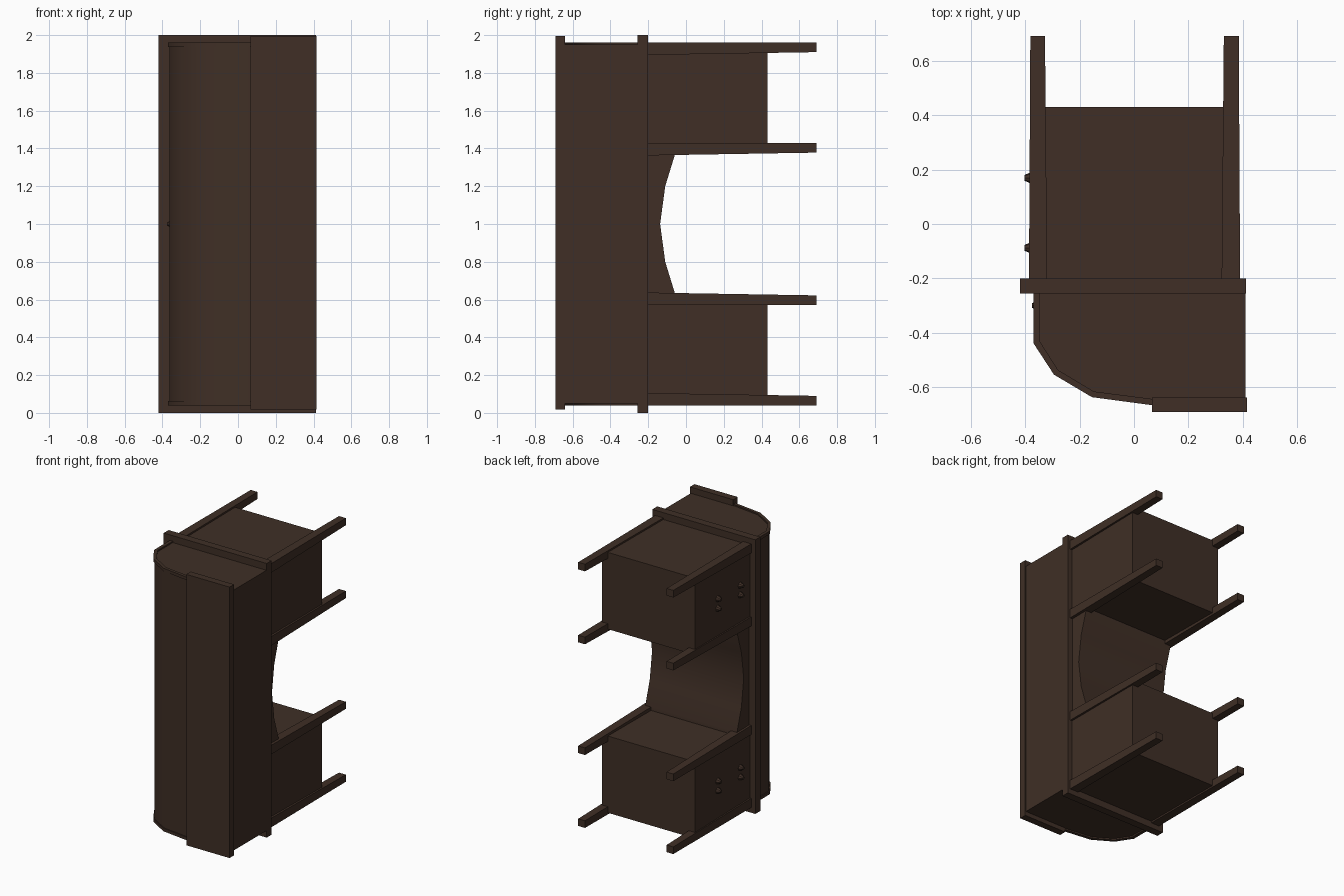
import bpy, bmesh, math
from mathutils import Matrix

if "Cube" in bpy.data.objects:
    bpy.data.objects.remove(bpy.data.objects["Cube"])

wood = bpy.data.materials.new("dark walnut")
wood.diffuse_color = (0.050, 0.028, 0.019, 1)
wood.use_nodes = True
wood.node_tree.nodes["Principled BSDF"].inputs["Base Color"].default_value = wood.diffuse_color


def finish(name, bm):
    bmesh.ops.recalc_face_normals(bm, faces=bm.faces)
    me = bpy.data.meshes.new(name)
    bm.to_mesh(me)
    bm.free()
    me.materials.append(wood)
    ob = bpy.data.objects.new(name, me)
    bpy.context.collection.objects.link(ob)
    return ob


def loft(name, a, b):
    """Closed solid between two matching rings of points."""
    bm = bmesh.new()
    va = [bm.verts.new(p) for p in a]
    vb = [bm.verts.new(p) for p in b]
    n = len(a)
    bm.faces.new(va)
    bm.faces.new(vb)
    for i in range(n):
        j = (i + 1) % n
        bm.faces.new((va[i], va[j], vb[j], vb[i]))
    return finish(name, bm)


def prism_z(name, pts, z0, z1):
    return loft(name, [(x, y, z0) for x, y in pts], [(x, y, z1) for x, y in pts])


def box(name, x0, x1, y0, y1, z0, z1):
    return prism_z(name, [(x0, y0), (x1, y0), (x1, y1), (x0, y1)], z0, z1)


def ring(x0, x1, y, z0, z1):
    return [(x0, y, z0), (x1, y, z0), (x1, y, z1), (x0, y, z1)]


def knob(name, x, y, z, r, d):
    """Small faceted pull pointing toward -x."""
    bm = bmesh.new()
    m = Matrix.Translation((x, y, z)) @ Matrix.Rotation(-math.pi / 2, 4, 'Y')
    bmesh.ops.create_cone(bm, cap_ends=True, segments=8, radius1=r,
                          radius2=r * 0.45, depth=d, matrix=m)
    finish(name, bm)


# Writing surface
box("desktop", -0.42, 0.412, -0.257, -0.2, 0, 2)

# Roll-top body, with raised rims at both ends
outer = [(-0.37, -0.257), (-0.37, -0.44), (-0.295, -0.555), (-0.155, -0.638), (0.07, -0.668)]
inner = [(-0.346, -0.257), (-0.346, -0.434), (-0.28, -0.538), (-0.148, -0.617), (0.07, -0.645)]
shell = [(-0.362, -0.257), (-0.362, -0.438), (-0.29, -0.55), (-0.153, -0.632), (0.07, -0.66)]
prism_z("roll_top", shell + [(0.41, -0.66), (0.41, -0.257)], 0.05, 1.95)
for z0, z1 in ((0.04, 0.062), (1.938, 1.96)):
    prism_z("roll_rim", outer + inner[::-1], z0, z1)
box("top_shelf", 0.067, 0.416, -0.692, -0.64, 0.018, 1.995)
knob("roll_pull", -0.366, -0.3, 1.0, 0.018, 0.02)

# Two pedestals, each with four tapered legs and two drawers
for flip in (False, True):
    fz = (lambda z: 2 - z) if flip else (lambda z: z)
    box("pedestal", -0.375, 0.375, -0.2, 0.432, *sorted((fz(0.05), fz(0.61))))
    for xa, xb, xc, xd in ((-0.387, -0.32, -0.382, -0.328), (0.323, 0.391, 0.331, 0.386)):
        for za, zb, zc, zd in ((0.038, 0.105, 0.038, 0.09), (0.57, 0.637, 0.57, 0.622)):
            loft("leg", ring(xa, xb, -0.2, fz(za), fz(zb)),
                 ring(xc, xd, 0.692, fz(zc), fz(zd)))
    for y in (0.17, -0.088):
        for dz in (-0.035, 0.035):
            knob("drawer_pull", -0.388, y, fz(0.335 + dz), 0.024, 0.03)

# Arched apron over the kneehole
arch = [(-0.2, 0.6), (-0.06, 0.6), (-0.06, 0.637), (-0.11, 0.8), (-0.137, 1.0),
        (-0.11, 1.2), (-0.06, 1.363), (-0.06, 1.4), (-0.2, 1.4)]
loft("kneehole_apron", [(-0.37, y, z) for y, z in arch], [(0.37, y, z) for y, z in arch])

# Soften the curved roll and arch while keeping real corners sharp
bpy.ops.object.select_all(action='DESELECT')
for ob in bpy.data.objects:
    ob.select_set(True)
    bpy.context.view_layer.objects.active = ob
bpy.ops.object.shade_smooth_by_angle(angle=math.radians(40))
